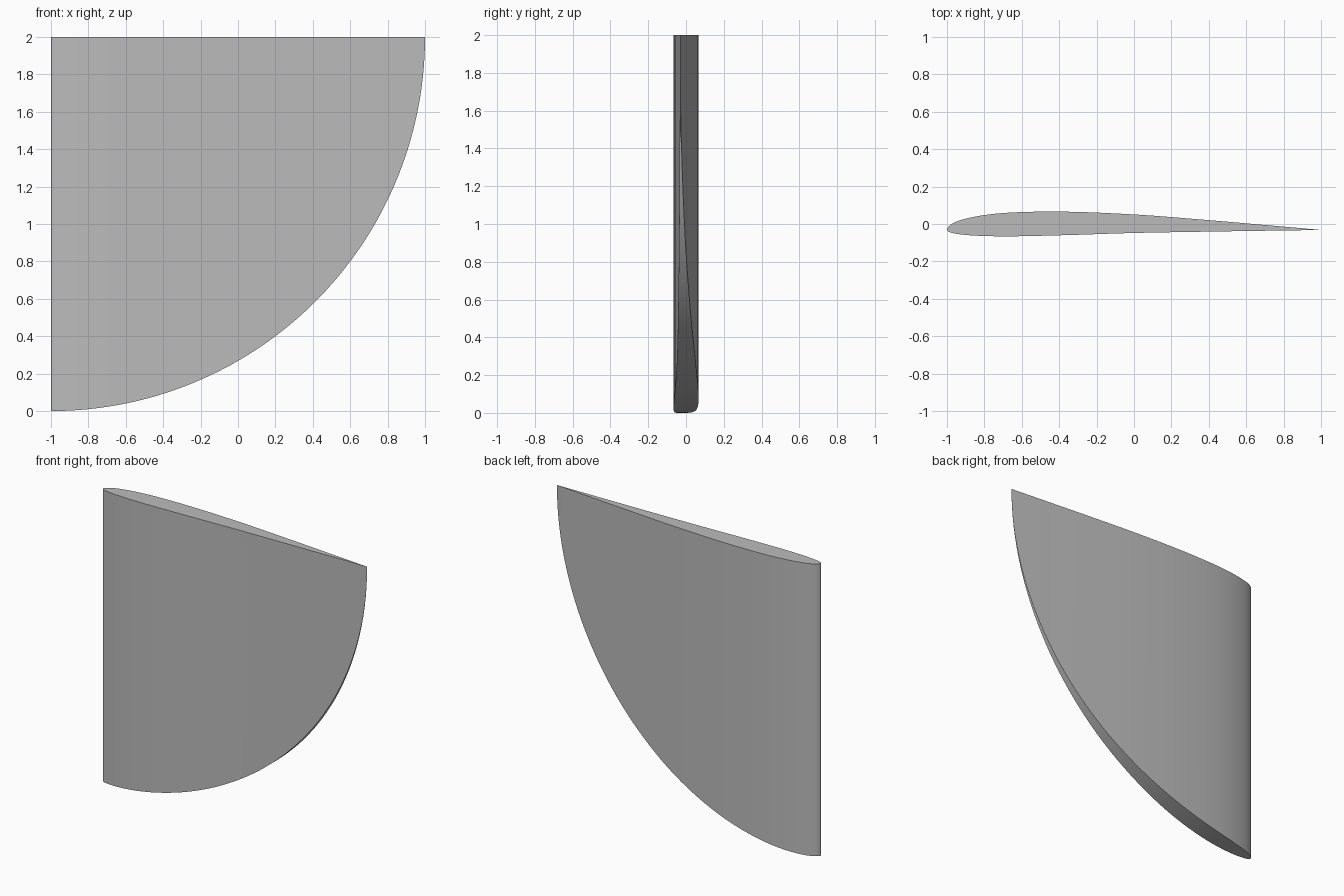
import bpy, bmesh, math

cube = bpy.data.objects.get("Cube")
if cube:
    bpy.data.objects.remove(cube, do_unlink=True)

SEGMENTS = 64
SPAN = 2.0
# Section heights at equal angles from the leading to the trailing edge
BACK = [-0.03, 0.022, 0.058, 0.066, 0.051, 0.022, -0.006, -0.025, -0.032]
FRONT = [-0.03, -0.056, -0.066, -0.06, -0.048, -0.041, -0.036, -0.033, -0.032]


def spline(points, before, t):
    """Smooth curve through evenly spaced heights."""
    p = [before] + points + [points[-2]]
    i = min(int(t), len(points) - 2)
    f = t - i
    a, b, c, d = p[i:i + 4]
    return b + f / 2 * (c - a + f * (2*a - 5*b + 4*c - d + f * (3*(b - c) + d - a)))


# Fin: a teardrop section swept down to a quarter-circle edge
bm = bmesh.new()
rows = []
for k in range(SEGMENTS + 1):
    u = k / SEGMENTS
    x = -math.cos(math.pi * u)
    arc = SPAN - math.sqrt(max(0, SPAN**2 - (x + 1)**2))
    t = u * (len(BACK) - 1)
    yb = spline(BACK, FRONT[1], t)
    yf = spline(FRONT, BACK[1], t)
    if k == SEGMENTS:
        v = bm.verts.new((x, yb, SPAN))
        rows.append((v, v, v, v))
    elif k == 0:
        top, low = bm.verts.new((x, yb, SPAN)), bm.verts.new((x, yb, arc))
        rows.append((top, top, low, low))
    else:
        rows.append([bm.verts.new(c) for c in
                     ((x, yf, SPAN), (x, yb, SPAN), (x, yb, arc), (x, yf, arc))])

# Top, back, curved edge and front strips
for r, s in zip(rows, rows[1:]):
    for i in range(4):
        j = (i + 1) % 4
        corners = list(dict.fromkeys((r[i], r[j], s[j], s[i])))
        if len(corners) > 2:
            bm.faces.new(corners)
bmesh.ops.recalc_face_normals(bm, faces=bm.faces)

mesh = bpy.data.meshes.new("fin")
bm.to_mesh(mesh)
bm.free()
fin = bpy.data.objects.new("fin", mesh)
bpy.context.collection.objects.link(fin)

# Plain grey finish
grey = bpy.data.materials.new("grey")
grey.use_nodes = True
colour = (0.5, 0.5, 0.5, 1)
grey.diffuse_color = colour
grey.node_tree.nodes["Principled BSDF"].inputs["Base Color"].default_value = colour
mesh.materials.append(grey)

bpy.ops.object.select_all(action="DESELECT")
fin.select_set(True)
bpy.context.view_layer.objects.active = fin
bpy.ops.object.shade_smooth_by_angle(angle=math.radians(30))
